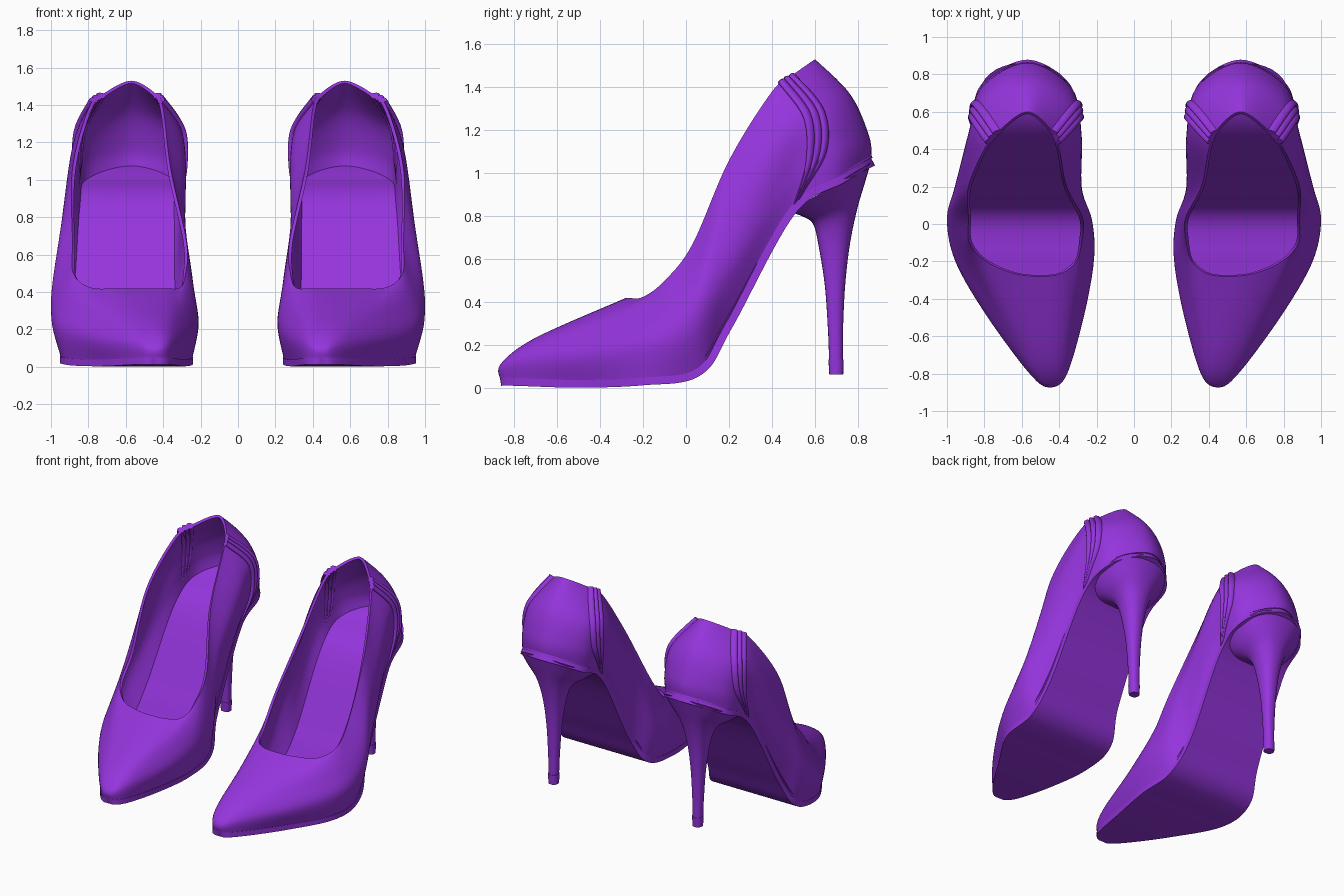
import bpy
from math import sin, cos, pi
from mathutils import Vector

if "Cube" in bpy.data.objects:
    bpy.data.objects.remove(bpy.data.objects["Cube"])

purple = bpy.data.materials.new("purple")
purple.diffuse_color = (0.30, 0.035, 0.72, 1)
purple.use_nodes = True
purple.node_tree.nodes["Principled BSDF"].inputs["Base Color"].default_value = purple.diffuse_color

# Loops of one shoe, bottom to mouth; each station from toe to heel: y, z, outer x, inner x
SOLE = [(-.865, .045, .45, .45), (-.80, .045, .55, .36), (-.50, .035, .75, .29),
        (-.20, .045, .93, .245), (.05, .085, .935, .265), (.185, .295, .89, .32),
        (.48, .83, .86, .33), (.72, .985, .82, .34), (.862, 1.065, .57, .57)]
WIDE = [(-.86, .115, .45, .45), (-.79, .135, .56, .36), (-.50, .16, .78, .27),
        (-.20, .20, .955, .215), (.02, .27, .997, .225), (.20, .55, .955, .29),
        (.48, .98, .88, .29), (.72, 1.12, .82, .33), (.852, 1.17, .57, .57)]
HIGH = [(-.70, .235, .465, .465), (-.65, .238, .58, .375), (-.42, .285, .75, .30),
        (-.17, .33, .92, .23), (.03, .45, .98, .24), (.20, .80, .94, .285),
        (.47, 1.20, .88, .29), (.66, 1.30, .80, .345), (.765, 1.365, .57, .57)]
MOUTH = [(-.28, .42, .50, .50), (-.265, .42, .64, .39), (-.20, .425, .79, .31),
         (-.10, .50, .88, .28), (.03, .67, .885, .275), (.20, 1.06, .885, .36),
         (.40, 1.38, .80, .40), (.50, 1.46, .72, .44), (.60, 1.53, .57, .57)]


def closed_loop(stations):
    out = [Vector((o, y, z)) for y, z, o, i in stations]
    return out + [Vector((i, y, z)) for y, z, o, i in stations[-2:0:-1]]


LOOPS = [closed_loop(s) for s in (SOLE, WIDE, HIGH, MOUTH)]


def spline(pts, t, closed=False):
    n = len(pts)
    k = int(t // 1) if closed else min(int(t), n - 2)
    s = t - k
    a, b, c, d = [pts[(k + j) % n] if closed else pts[max(0, min(n - 1, k + j))]
                  for j in (-1, 0, 1, 2)]
    return 0.5 * (2 * b + (c - a) * s + (2 * a - 5 * b + 4 * c - d) * s ** 2
                  + (3 * b - a - 3 * c + d) * s ** 3)


def surface(t, v):
    """Point on the upper: t runs 0..16 round the shoe, v 0..1 from sole to mouth."""
    return spline([spline(l, t, True) for l in LOOPS], v * 3)


def normal(t, v):
    v = min(max(v, .01), .99)
    e = .01
    return (surface(t + e, v) - surface(t - e, v)).cross(
        surface(t, v + e) - surface(t, v - e)).normalized()


def grid(name, rows, wrap=False, caps=False, thick=0):
    """Skin rows of points, thicken if asked, mirror to the other shoe."""
    n = len(rows[0])
    verts = [p for r in rows for p in r]
    faces = []
    for j in range(len(rows) - 1):
        for i in range(n if wrap else n - 1):
            k = (i + 1) % n
            faces.append((j * n + i, j * n + k, (j + 1) * n + k, (j + 1) * n + i))
    if caps:
        faces += [tuple(range(n))[::-1], tuple(range(len(verts) - n, len(verts)))]
    me = bpy.data.meshes.new(name)
    me.from_pydata(verts, [], faces)
    me.materials.append(purple)
    ob = bpy.data.objects.new(name, me)
    bpy.context.collection.objects.link(ob)
    if thick:
        m = ob.modifiers.new("thickness", 'SOLIDIFY')
        m.thickness, m.offset = thick, -1
    m = ob.modifiers.new("pair", 'MIRROR')
    m.use_mirror_merge = False
    bpy.ops.object.select_all(action='DESELECT')
    bpy.context.view_layer.objects.active = ob
    ob.select_set(True)
    bpy.ops.object.convert(target='MESH')
    bpy.ops.object.shade_smooth_by_angle(angle=.7)
    return ob


# Upper shell
N = 128
grid("upper", [[surface(i * 16 / N, j / 20) for i in range(N)] for j in range(21)],
     wrap=True, thick=.018)


# Outsole and insole: strips spanning the outline from outer to inner side
def sole_plate(name, v, push, thick):
    cols = []
    for i in range(97):
        k = .02 + 7.96 * i / 96
        ends = [surface(t, v) for t in (k, 16 - k)]
        # widen sideways only, so the plate stays against the upper
        side = Vector((push, 0, 0)) * min(1, k, 8 - k)
        ends = [ends[0] + side, ends[1] - side]
        cols.append([ends[0].lerp(ends[1], c / 4) for c in range(5)])
    grid(name, [[col[c] for col in cols] for c in range(5)], thick=thick)


sole_plate("outsole", .02, .003, .036)
sole_plate("insole", .09, -.008, .012)

# Three overlapping folds on each side of the heel cup
START = [6.08, 6.3, 6.36, 6.26]
WIDTH = [.12, .37, .52, .76]
for side in ("outer", "inner"):
    for f in range(3):
        rows = []
        for j in range(25):
            v = j / 24
            w = spline(WIDTH, v * 3) / 3
            u0 = spline(START, v * 3) + f * w
            ring = []
            for a in range(16):
                ang = 2 * pi * a / 16
                top = sin(ang) > 0
                u = u0 + w * (.5 - .55 * cos(ang) - (.28 * sin(ang) if top else 0))
                t = u if side == "outer" else 16 - u
                h = sin(ang) * (.021 if top else .024) * min(1, .35 + v * 2)
                ring.append(surface(t, v) + normal(t, v) * h)
            rows.append(ring if side == "inner" else ring[::-1])
        grid(f"{side}_fold_{f + 1}", rows, wrap=True, caps=True)


# Heel: rings given by front y, front z, back y, back z, half width; flatter at the front
def heel_ring(r):
    yf, zf, yb, zb, hw = r
    ring = []
    for a in range(32):
        c, s = cos(2 * pi * a / 32), sin(2 * pi * a / 32)
        m = .5 + .5 * c
        x = hw * abs(s) ** (.5 if c < 0 else .85) * (1 if s > 0 else -1)
        ring.append(Vector((.583 + x, yf + (yb - yf) * m, zf + (zb - zf) * m)))
    return ring


HEEL = [Vector(r) for r in (
    (.665, .13, .73, .13, .034), (.66, .27, .73, .27, .038), (.645, .48, .74, .48, .05),
    (.615, .67, .762, .67, .074), (.59, .765, .795, .83, .115),
    (.54, .80, .83, .95, .19), (.48, .82, .86, 1.05, .25))]
grid("heel", [heel_ring(spline(HEEL, j / 5))[::-1] for j in range(31)], wrap=True, caps=True)

# Heel tip
grid("heel_tip", [heel_ring(r)[::-1] for r in
     ((.666, .065, .731, .065, .034), (.662, .135, .733, .135, .037))], wrap=True, caps=True)
